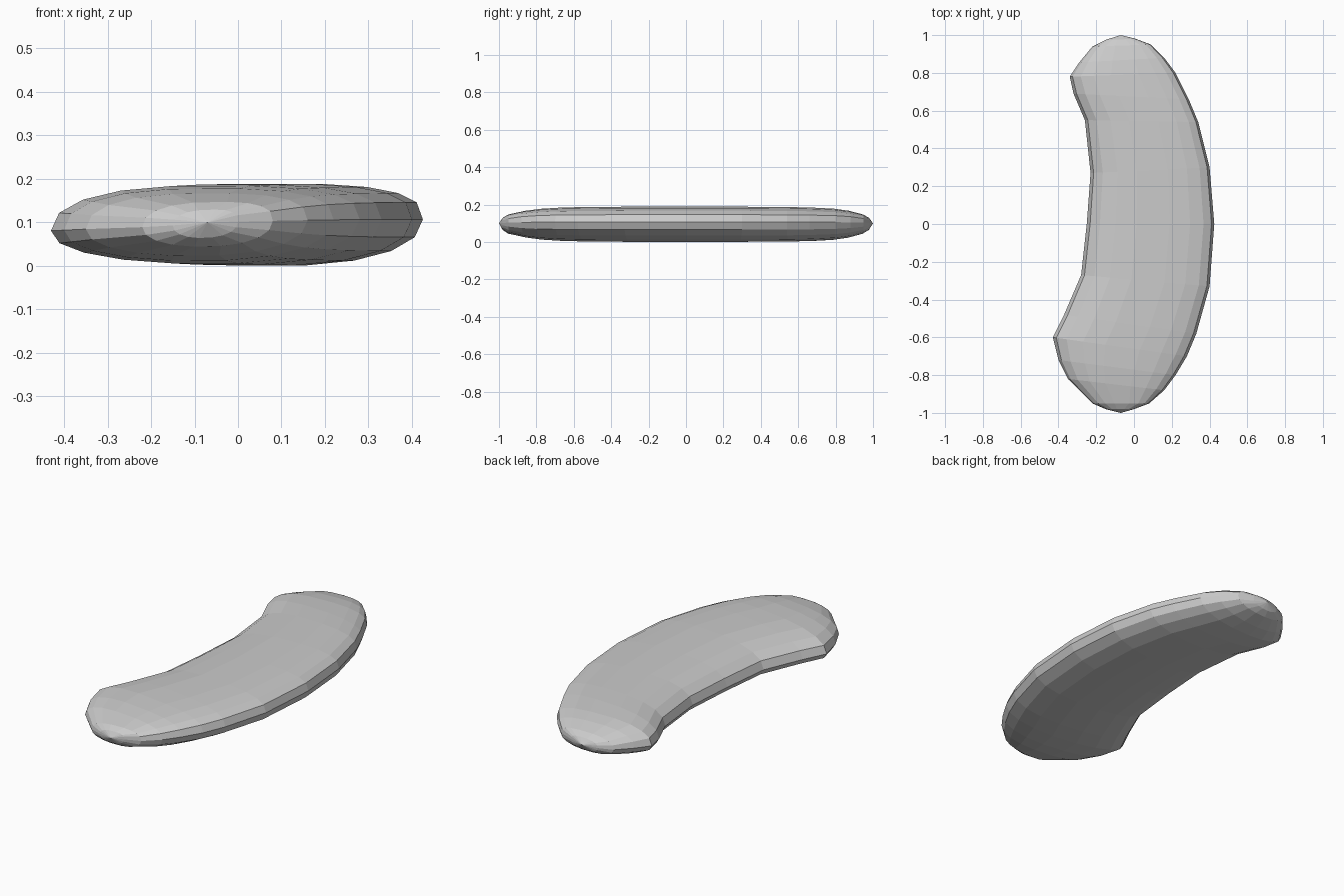
import bpy, bmesh
from math import cos, sin, pi

if "Cube" in bpy.data.objects:
    bpy.data.objects.remove(bpy.data.objects["Cube"])

# Stations along the bean: inner-edge x,y, outer-edge x,y, fullness of thickness
stations = [
    (-0.15, 0.975, 0.01, 0.98, 0.34),
    (-0.22, 0.94, 0.09, 0.95, 0.54),
    (-0.29, 0.855, 0.16, 0.88, 0.76),
    (-0.34, 0.78, 0.22, 0.80, 0.88),
    (-0.32, 0.69, 0.29, 0.66, 0.95),
    (-0.26, 0.55, 0.34, 0.54, 0.98),
    (-0.23, 0.27, 0.40, 0.30, 1.0),
    (-0.25, 0.00, 0.425, 0.0, 1.0),
    (-0.28, -0.27, 0.40, -0.33, 1.0),
    (-0.37, -0.48, 0.33, -0.58, 0.98),
    (-0.43, -0.60, 0.28, -0.70, 0.95),
    (-0.40, -0.72, 0.22, -0.80, 0.88),
    (-0.35, -0.82, 0.16, -0.88, 0.76),
    (-0.22, -0.95, 0.08, -0.95, 0.54),
    (-0.15, -0.98, 0.0, -0.98, 0.34),
]
SIDES = 18
TOP, BOTTOM = 0.19, 0.0


def power(v, n):
    return (1 if v >= 0 else -1) * abs(v) ** (2 / n)


def section(bm, lx, ly, rx, ry, full):
    """Flattened round cross-section, fuller on the outer upper side."""
    ring = []
    for i in range(SIDES):
        a = 2 * pi * i / SIDES
        c, s = cos(a), sin(a)
        n = 2.2 if s < 0 else (2.9 if c > 0 else 2.3)
        u, w = power(c, n), power(s, n)
        t = (u + 1) / 2
        rim = 0.1 + (-0.02 + 0.027 * t) * full
        reach = (TOP - rim) if w > 0 else (rim - BOTTOM)
        ring.append(bm.verts.new((lx + (rx - lx) * t, ly + (ry - ly) * t,
                                  rim + w * reach * full)))
    return ring


# Curved bean body, closed with a point at each end
bm = bmesh.new()
rings = [section(bm, *s) for s in stations]
tips = [bm.verts.new((-0.07, y, 0.1)) for y in (1.0, -1.0)]
for i in range(SIDES):
    j = (i + 1) % SIDES
    for a, b in zip(rings, rings[1:]):
        bm.faces.new((a[i], a[j], b[j], b[i]))
    bm.faces.new((tips[0], rings[0][j], rings[0][i]))
    bm.faces.new((tips[1], rings[-1][i], rings[-1][j]))
bmesh.ops.recalc_face_normals(bm, faces=bm.faces)

mesh = bpy.data.meshes.new("bean_body")
bm.to_mesh(mesh)
bm.free()
bean = bpy.data.objects.new("bean_body", mesh)
bpy.context.collection.objects.link(bean)
